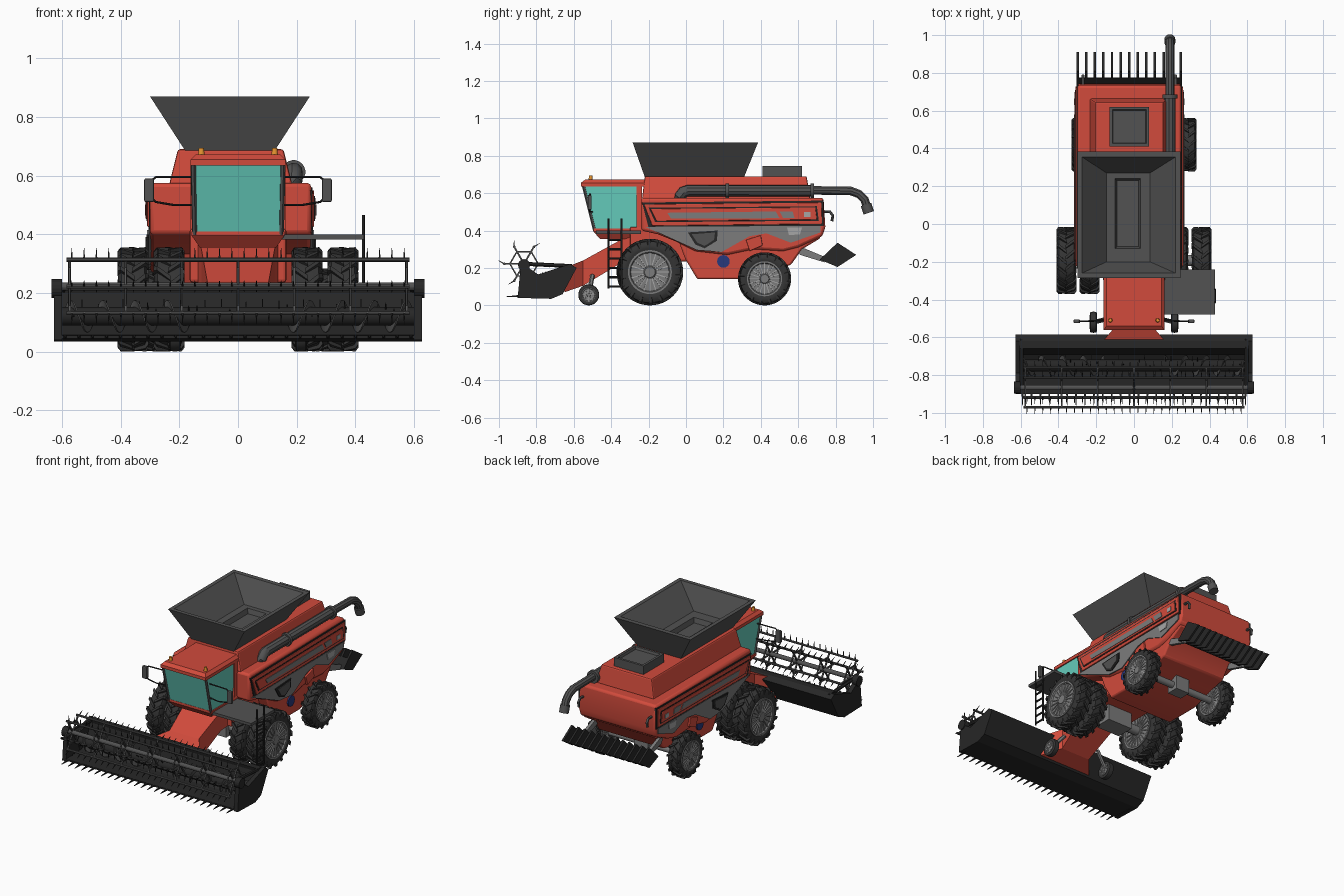
import bpy, bmesh
from math import sin, cos, pi, tau, radians
from mathutils import Vector

if "Cube" in bpy.data.objects:
    bpy.data.objects.remove(bpy.data.objects["Cube"])


def material(name, r, g, b):
    m = bpy.data.materials.new(name)
    m.diffuse_color = (r, g, b, 1)
    m.use_nodes = True
    m.node_tree.nodes["Principled BSDF"].inputs["Base Color"].default_value = m.diffuse_color
    return m


RED = material("red_paint", 0.64, 0.07, 0.045)
TEAL = material("teal_glass", 0.13, 0.6, 0.5)
BLACK = material("black_steel", 0.02, 0.02, 0.02)
RUBBER = material("rubber", 0.035, 0.035, 0.035)
DARK = material("dark_grey", 0.085, 0.085, 0.085)
GREY = material("mid_grey", 0.2, 0.2, 0.2)
RIM = material("rim_grey", 0.38, 0.38, 0.38)
AMBER = material("amber", 0.8, 0.3, 0.03)
BLUE = material("blue", 0.02, 0.04, 0.2)


# Every solid is a loft through cross-sections; build() joins several into one object
def loft(*secs, cap=True):
    return secs, cap


def prism(pts, x0, x1):
    return loft([(x0, y, z) for y, z in pts], [(x1, y, z) for y, z in pts])


def rect(x0, x1, y0, y1, z):
    return [(x0, y0, z), (x1, y0, z), (x1, y1, z), (x0, y1, z)]


def box(x0, x1, y0, y1, z0, z1):
    return loft(rect(x0, x1, y0, y1, z0), rect(x0, x1, y0, y1, z1))


def rod(p, q, r0, r1=None, n=6):
    p, q = Vector(p), Vector(q)
    d = (q - p).normalized()
    u = d.orthogonal().normalized()
    v = d.cross(u)
    ring = lambda c, r: [c + r * (cos(tau * i / n) * u + sin(tau * i / n) * v) for i in range(n)]
    return loft(ring(p, r0), ring(q, r0 if r1 is None else r1))


def lathe(pts, cy, cz, n=40):
    return loft(*[[(x, cy + r * cos(tau * i / n), cz + r * sin(tau * i / n)) for i in range(n)] for x, r in pts])


def finish(ob, mat, smooth):
    ob.data.materials.append(mat)
    if smooth:
        bpy.ops.object.select_all(action='DESELECT')
        ob.select_set(True)
        bpy.context.view_layer.objects.active = ob
        bpy.ops.object.shade_smooth_by_angle(angle=radians(35))
    return ob


def build(name, parts, mat, smooth=False, bevel=0):
    bm = bmesh.new()
    for secs, cap in parts:
        rings = [[bm.verts.new(p) for p in s] for s in secs]
        n = len(rings[0])
        for a, b in zip(rings, rings[1:]):
            for i in range(n):
                j = (i + 1) % n
                bm.faces.new((a[i], a[j], b[j], b[i]))
        if cap:
            bm.faces.new(rings[0][::-1])
            bm.faces.new(rings[-1])
    bmesh.ops.recalc_face_normals(bm, faces=bm.faces)
    me = bpy.data.meshes.new(name)
    bm.to_mesh(me)
    bm.free()
    ob = bpy.data.objects.new(name, me)
    bpy.context.collection.objects.link(ob)
    if bevel:
        mod = ob.modifiers.new("bevel", 'BEVEL')
        mod.width, mod.segments, mod.limit_method = bevel, 2, 'ANGLE'
    return finish(ob, mat, smooth)


def tubes(name, paths, r, mat):
    cu = bpy.data.curves.new(name, 'CURVE')
    cu.dimensions, cu.bevel_depth, cu.bevel_resolution, cu.use_fill_caps = '3D', r, 3, True
    for path in paths:
        sp = cu.splines.new('POLY')
        sp.points.add(len(path) - 1)
        for pt, co in zip(sp.points, path):
            pt.co = (*co, 1)
    ob = bpy.data.objects.new(name, cu)
    bpy.context.collection.objects.link(ob)
    bpy.ops.object.select_all(action='DESELECT')
    ob.select_set(True)
    bpy.context.view_layer.objects.active = ob
    bpy.ops.object.convert(target='MESH')
    return finish(bpy.context.object, mat, True)


# Wheel: lathed tyre, chevron lugs, dished rim with radial spokes
def wheel(name, cx, cy, R, w, lugs=18):
    h, r = w / 2, R * 0.95 if lugs else R
    ri = R * 0.62
    at = lambda x, rad, a: (cx + x, cy + rad * cos(a), R + rad * sin(a))
    prof = [(-.8, ri / r), (-.95, .75), (-.95, .86), (-.75, .97), (0, 1), (.75, .97), (.95, .86), (.95, .75), (.8, ri / r)]
    build(name + "_tyre", [lathe([(cx + x * h, k * r) for x, k in prof], cy, R)], RUBBER, True)
    parts = []
    for i in range(lugs):
        for s in (-1, 1):
            a = tau * (i + (0.5 if s > 0 else 0)) / lugs
            sec = lambda x, a, r0, r1: [at(x, r0, a), at(x, r1, a), at(x, r1, a + .1), at(x, r0, a + .1)]
            parts.append(loft(sec(-s * h * .08, a + .22, r * .9, R), sec(s * h * .8, a, r * .9, R),
                              sec(s * h, a - .03, r * .8, R * .93)))
    if parts:
        build(name + "_lugs", parts, RUBBER)
    for_rim = [lathe([(cx + x * h, k * R) for x, k in
                      [(-1, .1), (-1, .16), (-.82, .2), (-.82, .57), (-.99, .6), (-.99, .66), (.99, .66), (.99, .6),
                       (.82, .57), (.82, .2), (1, .16), (1, .1)]], cy, R)]
    build(name + "_rim", for_rim, GREY, True)
    build(name + "_spokes", [rod(at(s * h * .88, R * .15, tau * i / 20), at(s * h * .88, R * .6, tau * i / 20), R * .022, n=4)
                             for i in range(20) for s in (-1, 1)], RIM)


for s, tag in ((-1, "left"), (1, "right")):
    wheel(f"front_inner_wheel_{tag}", s * .235, -.193, .178, .105)
    wheel(f"front_outer_wheel_{tag}", s * .358, -.193, .178, .105)
    wheel(f"rear_wheel_{tag}", s * .288, .42, .142, .085, 16)
    wheel(f"header_wheel_{tag}", s * .215, -.52, .056, .04, 0)
build("axles", [rod((-.40, -.193, .178), (.40, -.193, .178), .03, n=12), rod((-.30, .42, .142), (.30, .42, .142), .022, n=12),
                box(-.09, .09, -.25, -.13, .13, .25), box(-.05, .05, .38, .46, .10, .2)]
      + [rod((s * .215, -.52, .056), (s * .13, -.50, .16), .012) for s in (-1, 1)], GREY, True)

# Main body, lower body, chassis and upper deck
CX, HW = -.025, .275
build("body", [prism([(-.24, .575), (.735, .575), (.745, .42), (.73, .37), (.60, .31), (.52, .29), (.36, .30), (.22, .27),
                      (.05, .29), (-.05, .34), (-.15, .38), (-.24, .40)], CX - HW, CX + HW)], RED, True, .014)
build("lower_body", [prism([(-.06, .40), (-.005, .25), (.06, .14), (.30, .14), (.45, .19), (.56, .215), (.62, .30),
                            (.72, .36), (.70, .42)], -.235, .235)], RED, True, .01)
build("chassis", [box(-.165, .165, -.30, .02, .235, .42)], RED, bevel=.01)
build("upper_deck", [loft(rect(-.235, .185, -.235, .665, .57), rect(-.205, .155, -.22, .645, .69))], RED, bevel=.008)

# Side panels on both flanks
def flank(name, pts, d, mat, bevel=0):
    build(name, [prism(pts, CX + s * (HW - .01), CX + s * (HW + d)) for s in (-1, 1)], mat, bevel=bevel)


flank("panel_shadow", [(-.235, .55), (.735, .56), (.735, .425), (-.20, .415)], .004, BLACK)
flank("panel_frame", [(-.225, .54), (.725, .55), (.728, .435), (-.18, .425)], .010, RED, .004)
flank("panel_recess", [(-.20, .522), (.70, .53), (.71, .452), (-.165, .445)], .012, BLACK)
flank("panel_face", [(-.19, .516), (.692, .524), (.70, .458), (-.157, .451)], .015, RED, .003)
flank("panel_stripe", [(-.10, .495), (.48, .502), (.50, .466), (-.08, .464)], .018, GREY)
flank("panel_tail_vent", [(.50, .502), (.57, .502), (.58, .468), (.52, .466)], .018, GREY)
flank("lamps", [(.63, .498), (.665, .498), (.665, .472), (.63, .472)], .018, RIM)
flank("lower_trim", [(-.22, .42), (.72, .425), (.72, .39), (.56, .335), (.43, .385), (.34, .37), (.19, .285), (.06, .295),
                     (-.03, .335), (-.14, .385)], .006, GREY)
flank("pentagon_vent", [(.01, .39), (.17, .40), (.165, .345), (.10, .305), (.05, .325)], .012, BLACK)
flank("pentagon_cover", [(.03, .38), (.155, .39), (.15, .35), (.10, .318), (.06, .335)], .016, DARK)
flank("arch_cover", [(.32, .35), (.40, .375), (.41, .32), (.34, .29)], .012, RED, .004)
flank("trim_plate", [(.54, .415), (.62, .415), (.61, .38), (.55, .375)], .01, RIM)
build("flank_caps", [rod((s * .22, .20, .235), (s * .243, .20, .235), .034, n=16) for s in (-1, 1)], BLUE)
tubes("rear_handles", [[(x, .735, .50), (x, .77, .50), (x, .785, .48), (x, .78, .45)] for x in (-.27, .22)], .008, DARK)

# Grain tank hopper and engine cover
build("hopper", [loft(rect(-.18, .125, -.22, .31, .685), rect(-.30, .245, -.285, .385, .87), rect(-.275, .22, -.26, .355, .87),
                      rect(-.145, .085, -.20, .27, .73), rect(-.10, .035, -.13, .24, .73), rect(-.09, .025, -.12, .23, .70))], DARK)
build("engine_cover", [loft(rect(-.13, .08, .41, .62, .68), rect(-.13, .08, .41, .62, .745), rect(-.115, .065, .425, .605, .745),
                            rect(-.11, .06, .43, .60, .73))], DARK)

# Unloading pipe with elbow, flanges and drooping spout
px = .19
tubes("unloading_pipe", [[(px - .03, -.035, .55), (px, -.03, .585), (px, -.015, .605), (px, .01, .613), (px, .68, .613)]], .031, DARK)
tubes("unloading_spout", [[(px, .66, .615), (px, .88, .612), (px, .925, .595), (px, .955, .565), (px, .975, .50)]], .024, DARK)
build("pipe_flanges", [rod((px, y, .613), (px, y + .02, .613), .04, n=20) for y in (.21, .665)]
      + [rod((px, .962, .54), (px, .977, .495), .029, n=16), box(.17, .21, .21, .23, .56, .61)], DARK, True)

# Cab
build("cab_glass", [loft(rect(-.15, .15, -.49, -.25, .395), rect(-.155, .155, -.55, -.25, .64))], TEAL)
build("cab_base", [loft(rect(-.13, .13, -.46, -.24, .355), rect(-.158, .158, -.495, -.24, .395), rect(-.158, .158, -.495, -.24, .41))], RED)
build("cab_roof", [loft(rect(-.162, .162, -.562, -.22, .635), rect(-.162, .162, -.562, -.22, .655),
                        rect(-.145, .145, -.54, -.22, .672))], RED)
build("cab_rear_pillars", [box(s * .152 - .01, s * .152 + .01, -.265, -.235, .40, .64) for s in (-1, 1)], RED)
build("cab_front_pillars", [rod((s * .148, -.488, .40), (s * .153, -.548, .64), .009) for s in (-1, 1)], DARK)
build("beacons", [rod((s * .125, -.51, .665), (s * .125, -.51, .695), .012, .009, 12) for s in (-1, 1)], AMBER, True)
tubes("mirror_arms", [[(s * .145, -.51, .595), (s * .28, -.515, .595), (s * .30, -.515, .58), (s * .30, -.515, .53),
                       (s * .28, -.515, .51), (s * .22, -.515, .50), (s * .145, -.50, .50)] for s in (-1, 1)], .004, BLACK)
build("mirrors", [box(s * .303 - .017, s * .303 + .017, -.525, -.505, .51, .59) for s in (-1, 1)], DARK, bevel=.005)

# Access platform and ladder
build("platform", [box(.14, .43, -.48, -.24, .382, .40)], DARK)
lad = [rod((.428, y, .09), (.428, y, .465), .006) for y in (-.415, -.345)]
lad += [rod((.428, -.415, z), (.428, -.345, z), .006) for z in (.10, .15, .20, .25, .30, .35)]
build("ladder", lad, BLACK)

# Feeder house flaring into the header
build("feeder_house", [loft(*[[(-w, y, z0), (w, y, z0), (w, y, z1), (-w, y, z1)] for y, w, z0, z1 in
                              ((-.24, .15, .25, .40), (-.35, .125, .225, .35), (-.55, .105, .105, .24), (-.65, .19, .07, .20))])], RED)

# Header: trough, end plates, auger, knife guards
build("header_trough", [prism([(-.90, .045), (-.72, .035), (-.66, .06), (-.585, .20), (-.62, .222), (-.66, .222), (-.655, .20),
                               (-.69, .09), (-.74, .06), (-.90, .055)], -.605, .605)], BLACK)
build("header_ends", [prism([(-.90, .04), (-.885, .20), (-.84, .20), (-.79, .165), (-.62, .222), (-.585, .20), (-.66, .06),
                             (-.72, .035)], s * .60, s * .628) for s in (-1, 1)]
      + [rod((s * .60, -.866, .215), (s * .636, -.866, .215), .032, n=16) for s in (-1, 1)], BLACK)
build("auger", [rod((-.60, -.75, .12), (.60, -.75, .12), .032, n=20)], BLACK, True)
flight = []
for s in (-1, 1):
    ring = [(s * (.60 - .44 * i / 80), 4 * tau * i / 80) for i in range(81)]
    flight.append(loft(*[[(x + d, -.75 + r * cos(a), .12 + r * sin(a)) for d, r in ((0, .03), (0, .055), (.005, .055), (.005, .03))]
                         for x, a in ring]))
build("auger_flights", flight, DARK)
build("auger_fingers", [rod((-.56 + .028 * i, -.75, .12), (-.56 + .028 * i, -.75 - .06 * cos(i * 1.3), .12 + .06 * abs(sin(i * 1.3))),
                            .004, .002, 4) for i in range(41)], BLACK)
build("knife_guards", [rod((-.59 + .0472 * i, -.89, .05), (-.59 + .0472 * i, -.96, .047), .008, .002, 4) for i in range(26)], BLACK)

# Hexagonal reel with tines
ry, rz, rr = -.866, .222, .105
hub = lambda x, a, r: (x, ry + r * cos(a), rz + r * sin(a))
bars, tines, spiders = [], [], [rod((-.60, ry, rz), (.60, ry, rz), .014, n=12)]
for k in range(6):
    a = k * pi / 3
    bars.append(rod(hub(-.585, a, rr), hub(.585, a, rr), .007, n=8))
    for i in range(28):
        x = -.567 + .042 * i
        p = Vector(hub(x, a, rr))
        tines.append(rod(p, p + Vector((0, cos(a - .5), sin(a - .5))) * .04, .005, .001, 4))
    for i in range(7):
        x = -.575 + 1.15 * i / 6
        spiders.append(rod(hub(x, a, 0), hub(x, a, rr), .006, n=4))
        spiders.append(rod(hub(x, a, rr * .72), hub(x, a + pi / 3, rr * .72), .005, n=4))
build("reel_bars", bars, DARK, True)
build("reel_tines", tines, BLACK)
build("reel_spiders", spiders, DARK)
build("reel_arms", [rod((s * .595, -.61, .21), (s * .595, ry, rz), .011) for s in (-1, 1)], BLACK)

# Rear straw spreader: finned deflector on two arms
fin = [(.715, .245), (.81, .335), (.91, .27), (.81, .205)]
build("spreader_fins", [prism(fin, -.305 + .0455 * i, -.292 + .0455 * i) for i in range(13)], BLACK)
build("spreader_plate", [prism([(.715, .245), (.77, .297), (.775, .29), (.725, .24)], -.30, .25)], BLACK)
build("spreader_arms", [prism([(.59, .30), (.62, .31), (.74, .26), (.74, .23), (.61, .27)], x, x + .02) for x in (-.25, .21)], GREY)
